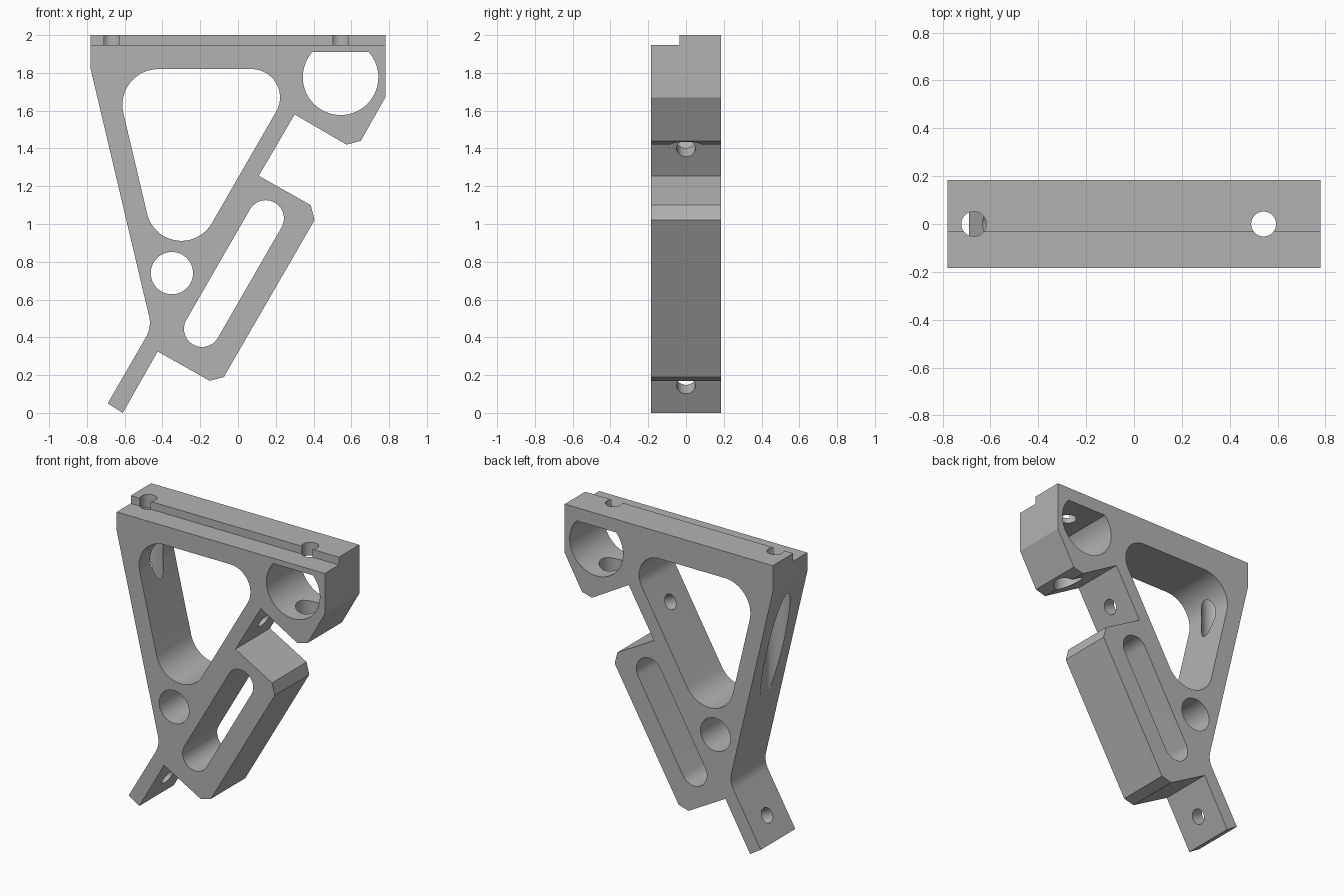
import bpy, bmesh, math
from mathutils import Vector

cube = bpy.data.objects.get("Cube")
if cube:
    bpy.data.objects.remove(cube, do_unlink=True)

HALF = 0.185          # half thickness of the plate

grey = bpy.data.materials.new("plain_grey")
grey.use_nodes = True
GREY = (0.45, 0.45, 0.45, 1)
grey.diffuse_color = GREY
grey.node_tree.nodes["Principled BSDF"].inputs["Base Color"].default_value = GREY


def rounded(corners):
    """Outline from (x, z, radius) corners, each filleted with an arc."""
    pts = []
    for i, (x, z, r) in enumerate(corners):
        p = Vector((x, z))
        if r == 0:
            pts.append(p)
            continue
        a = (Vector(corners[i - 1][:2]) - p).normalized()
        b = (Vector(corners[(i + 1) % len(corners)][:2]) - p).normalized()
        half = a.angle(b) / 2
        mid = (a + b).normalized()
        centre = p + mid * r / math.sin(half)
        sweep = math.pi / 2 - half
        side = Vector((-mid.y, mid.x))
        if side.dot(a) < 0:
            side = -side
        for k in range(25):
            t = sweep * (1 - k / 12)
            pts.append(centre - mid * r * math.cos(t) + side * r * math.sin(t))
    return pts


def arc(x, z, r, start, end, n):
    angles = [math.radians(start + (end - start) * k / n) for k in range(n + 1)]
    return [Vector((x + r * math.cos(t), z + r * math.sin(t))) for t in angles]


def prism(name, pts, y0, y1):
    """Extrude an x-z outline along y."""
    bm = bmesh.new()
    face = bm.faces.new([bm.verts.new((p.x, y0, p.y)) for p in pts])
    new = bmesh.ops.extrude_face_region(bm, geom=[face])["geom"]
    bmesh.ops.translate(bm, vec=(0, y1 - y0, 0),
                        verts=[v for v in new if isinstance(v, bmesh.types.BMVert)])
    bmesh.ops.recalc_face_normals(bm, faces=bm.faces)
    mesh = bpy.data.meshes.new(name)
    bm.to_mesh(mesh)
    bm.free()
    ob = bpy.data.objects.new(name, mesh)
    bpy.context.collection.objects.link(ob)
    mesh.materials.append(grey)
    return ob


def drill(name, start, end, r):
    """Round cutter between two points."""
    a, b = Vector(start), Vector(end)
    bpy.ops.mesh.primitive_cylinder_add(
        vertices=48, radius=r, depth=(b - a).length, location=(a + b) / 2,
        rotation=(b - a).to_track_quat('Z', 'Y').to_euler())
    ob = bpy.context.object
    ob.name = name
    ob.data.materials.append(grey)
    return ob


def window(name, pts):
    return prism(name, pts, -HALF - 0.1, HALF + 0.1)


# Main plate outline: top rail, clamp block, stem, slotted block, foot
frame = prism("bracket_frame", rounded([
    (-0.78, 2, 0), (0.78, 2, 0), (0.78, 1.67, 0), (0.65, 1.44, 0),
    (0.575, 1.42, 0), (0.30, 1.58, 0), (0.11, 1.255, 0), (0.385, 1.10, 0),
    (0.405, 1.02, 0), (-0.075, 0.19, 0), (-0.15, 0.17, 0), (-0.425, 0.325, 0),
    (-0.61, 0, 0), (-0.69, 0.05, 0), (-0.457, 0.453, 0.15), (-0.78, 1.82, 0),
]), -HALF, HALF)

cutters = [
    # Openings through the plate
    window("triangle_opening", rounded([
        (-0.662, 1.82, 0.19), (0.332, 1.82, 0.15), (-0.373, 0.598, 0.186)])),
    window("round_opening", arc(-0.35, 0.74, 0.112, 0, 352.5, 47)),
    window("slot_opening", arc(0.147, 1.03, 0.096, -30, 150, 24)
           + arc(-0.19, 0.445, 0.096, 150, 330, 24)),
    window("clamp_opening", arc(0.543, 1.777, 0.2, 138, 402, 48)),
    # Step along the front of the top rail
    prism("rail_step", [Vector(p) for p in
          ((-1, 1.947), (1, 1.947), (1, 2.1), (-1, 2.1))], -0.4, -0.034),
]

# Vertical bolt holes, each with a wider bore below the rail
for side, x, top, bottom in (("right", -0.67, 1.91, 0.7), ("left", 0.542, 1.8, 1.3)):
    cutters.append(drill(side + "_bolt_hole", (x, 0, 2.1), (x, 0, 1.75), 0.052))
    cutters.append(drill(side + "_bolt_bore", (x, 0, top), (x, 0, bottom), 0.09))

# Cross holes square to the slanted stem
across = Vector((-0.866, 0, 0.5))
for name, x, z in (("stem_hole", 0.194, 1.40), ("foot_hole", -0.527, 0.145)):
    p = Vector((x, 0, z))
    cutters.append(drill(name, p - across * 0.05, p + across * 0.2, 0.05))

bpy.ops.object.select_all(action='DESELECT')
bpy.context.view_layer.objects.active = frame
frame.select_set(True)
for cutter in cutters:
    cutter.hide_render = True
    mod = frame.modifiers.new(cutter.name, 'BOOLEAN')
    mod.operation = 'DIFFERENCE'
    mod.solver = 'EXACT'
    mod.object = cutter
    bpy.ops.object.modifier_apply(modifier=mod.name)
    bpy.data.objects.remove(cutter, do_unlink=True)

bpy.ops.object.shade_smooth_by_angle(angle=math.radians(25))
